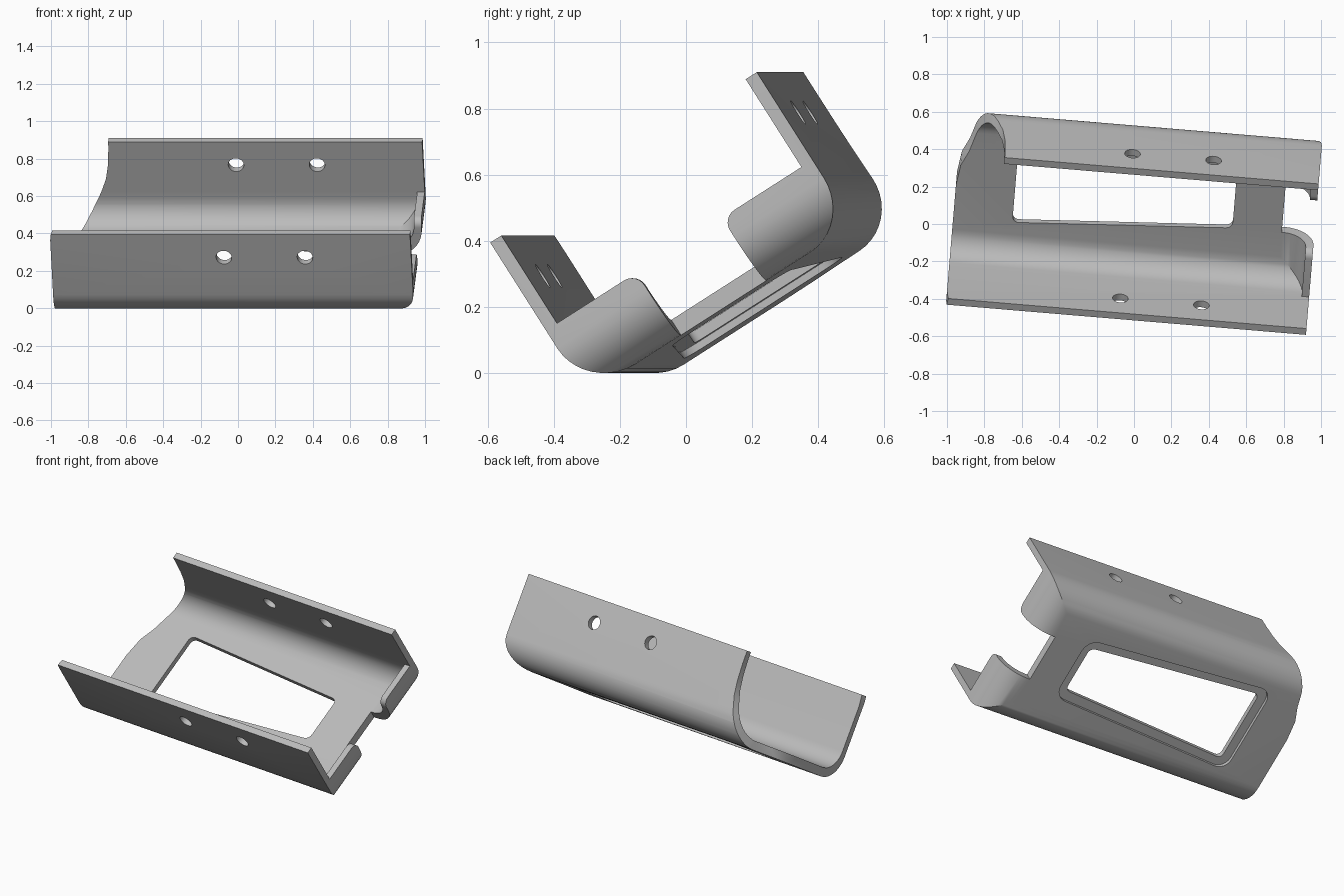
import bpy, bmesh, math
from mathutils import Matrix, Vector

cube = bpy.data.objects.get("Cube")
if cube:
    bpy.data.objects.remove(cube, do_unlink=True)

# Single grey material
grey = bpy.data.materials.new("light_grey")
grey.use_nodes = True
color = (0.5, 0.5, 0.5, 1)
grey.diffuse_color = color
grey.node_tree.nodes["Principled BSDF"].inputs["Base Color"].default_value = color

# Channel measurements: length on x, width on y, height on z
END, FRONT, BACK, BASE, TOP = 0.965, -0.2, 0.76, 0.055, 0.595
MID = (FRONT + BACK) / 2
WALL = 0.04


def to_object(name, bm):
    bmesh.ops.recalc_face_normals(bm, faces=bm.faces)
    mesh = bpy.data.meshes.new(name)
    bm.to_mesh(mesh)
    bm.free()
    mesh.materials.append(grey)
    obj = bpy.data.objects.new(name, mesh)
    bpy.context.collection.objects.link(obj)
    return obj


def box(name, lo, hi, radius=0.0, pick=None, segments=10):
    """Box between two corners; edges chosen by pick(mid, direction) are rounded."""
    bm = bmesh.new()
    bmesh.ops.create_cube(bm, size=1)
    lo, hi = Vector(lo), Vector(hi)
    for v in bm.verts:
        v.co = Vector([(a + b) / 2 + c * (b - a) for a, b, c in zip(lo, hi, v.co)])
    if pick:
        edges = [e for e in bm.edges
                 if pick((e.verts[0].co + e.verts[1].co) / 2, e.verts[0].co - e.verts[1].co)]
        bmesh.ops.bevel(bm, geom=edges, offset=radius, segments=segments,
                        profile=0.5, affect='EDGES')
    return to_object(name, bm)


def prism(name, points, sweep, radius=0.0):
    """Polygon swept along a vector, with optional rounding of the swept edges."""
    bm = bmesh.new()
    face = bm.faces.new([bm.verts.new(p) for p in points])
    sweep = Vector(sweep)
    new = bmesh.ops.extrude_face_region(bm, geom=[face])["geom"]
    bmesh.ops.translate(bm, vec=sweep, verts=[g for g in new if isinstance(g, bmesh.types.BMVert)])
    if radius:
        edges = [e for e in bm.edges
                 if (e.verts[0].co - e.verts[1].co).cross(sweep).length < 1e-5]
        bmesh.ops.bevel(bm, geom=edges, offset=radius, segments=6, profile=0.5, affect='EDGES')
    return to_object(name, bm)


def cut(target, cutter):
    mod = target.modifiers.new("cut", 'BOOLEAN')
    mod.operation, mod.solver, mod.object = 'DIFFERENCE', 'EXACT', cutter
    bpy.context.view_layer.objects.active = target
    bpy.ops.object.modifier_apply(modifier=mod.name)
    bpy.data.objects.remove(cutter, do_unlink=True)


def bottom_rounds(floor, end):
    # long bottom edges plus the bottom edge of the closed end
    return lambda m, d: abs(m.z - floor) < 1e-4 and (abs(d.x) > 0.1 or abs(m.x - end) < 1e-4)


# Outer shell with rounded bottom, hollowed to a channel with one closed end
body = box("channel_bracket", (-1.1, FRONT, BASE), (END, BACK, TOP), 0.16,
           bottom_rounds(BASE, END))
cut(body, box("hollow", (-1.3, FRONT + WALL, 0.11), (END - WALL, BACK - WALL, 1), 0.13,
              bottom_rounds(0.11, END - WALL)))

# Low end wall with a notch through its middle
cut(body, box("end_wall_trim", (0.85, FRONT + WALL, 0.28), (1.2, BACK - WALL, 1)))
cut(body, box("end_notch", (0.79, MID - 0.154, -0.2), (1.2, MID + 0.154, 0.5)))

# Rounded inner corners on the two end tabs
for side in (-1, 1):
    y, r = MID + side * 0.154, 0.045
    arc = [(0.85, y + side * r * (1 - math.sin(a)), 0.28 - r + r * math.cos(a))
           for a in [i * math.pi / 12 for i in range(7)]]
    corner = [(0.85, y - side * 0.02, 0.28 - r), (0.85, y - side * 0.02, 0.3),
              (0.85, y + side * r, 0.3)]
    cut(body, prism("tab_round", arc + corner, (0.3, 0, 0)))

# Open end, swept back along the rear wall
sweep_line = [(-0.5, -0.967), (0.36, -0.967), (0.49, -0.95), (0.58, -0.912), (0.7, -0.88),
              (0.83, -0.838), (0.92, -0.805), (1.0, -0.77), (1.08, -0.742), (1.17, -0.727),
              (1.28, -0.72), (1.7, -0.717)]
diagonal = Vector((0, 1, -1))
outline = [Vector((x, q / 2, q / 2)) - diagonal for q, x in sweep_line]
outline += [Vector((-1.5, q / 2, q / 2)) - diagonal for q in (1.7, -0.5)]
cut(body, prism("open_end_cut", outline, diagonal * 2))


# Tapered floor window with a shallow recess around it underneath
def window(name, grow, bottom, top, radius):
    left, right = -0.65 - grow, 0.525 + grow
    wide, narrow = 0.234 + grow, 0.153 + grow
    pts = [(left, MID - wide, bottom), (right, MID - narrow, bottom),
           (right, MID + narrow, bottom), (left, MID + wide, bottom)]
    return prism(name, pts, (0, 0, top - bottom), radius)


cut(body, window("window_recess", 0.055, -0.1, BASE + 0.022, 0.08))
cut(body, window("window", 0, -0.1, 0.3, 0.035))

# Screw holes through both walls
for x in (-0.04, 0.395):
    bm = bmesh.new()
    bmesh.ops.create_cone(bm, cap_ends=True, segments=32, radius1=0.042, radius2=0.042, depth=2,
                          matrix=Matrix.Translation((x, MID, 0.45)) @ Matrix.Rotation(math.pi / 2, 4, 'X'))
    cut(body, to_object("screw_hole", bm))

# Tilt and turn into the resting pose
pose = Matrix.Rotation(math.radians(-4.8), 4, 'Z') @ Matrix.Rotation(math.radians(32.5), 4, 'X')
body.data.transform(pose)
low = [min(v.co[i] for v in body.data.vertices) for i in range(3)]
high = [max(v.co[i] for v in body.data.vertices) for i in range(3)]
body.data.transform(Matrix.Translation((-(low[0] + high[0]) / 2, -(low[1] + high[1]) / 2, -low[2])))

# Soft shading with sharp edges kept
bpy.ops.object.select_all(action='DESELECT')
body.select_set(True)
bpy.context.view_layer.objects.active = body
bpy.ops.object.shade_smooth_by_angle(angle=math.radians(30))
